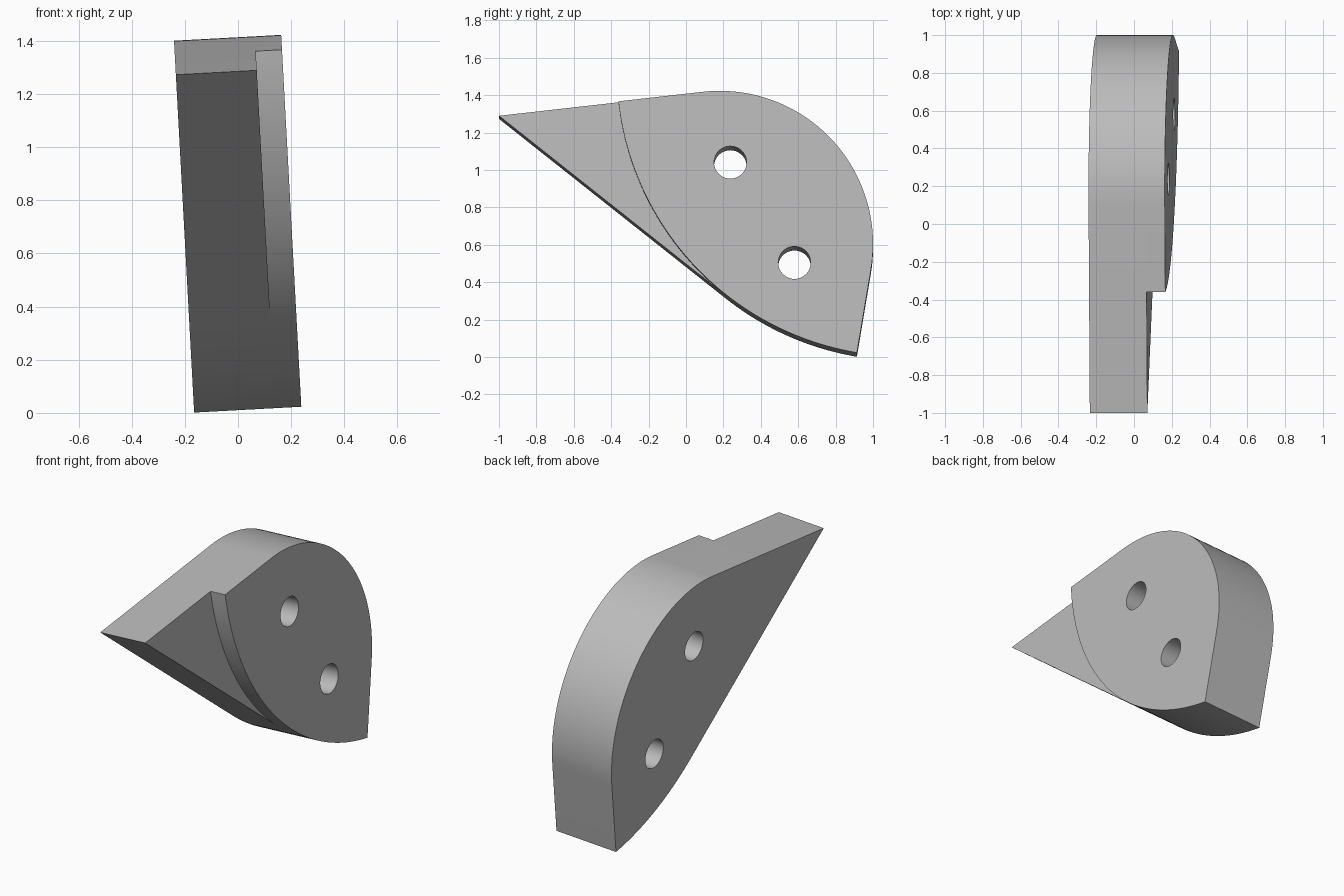
import bpy, bmesh
from math import sin, cos, acos, atan2, hypot, radians, pi
from mathutils import Matrix, Vector

cube = bpy.data.objects.get("Cube")
if cube:
    bpy.data.objects.remove(cube, do_unlink=True)

grey = bpy.data.materials.new("plain grey")
grey.use_nodes = True
grey.diffuse_color = (0.5, 0.5, 0.5, 1)
grey.node_tree.nodes["Principled BSDF"].inputs["Base Color"].default_value = (0.5, 0.5, 0.5, 1)

BASE, FULL = 0.305, 0.404          # thickness up to the step, and in total
TILT = radians(3.1)
HOLE_R = 0.087
HOLES = [(0.237, 1.02), (0.58, 0.483)]


def arc(c, r, a0, a1, n):
    return [(c[0] + r * cos(a0 + (a1 - a0) * i / n),
             c[1] + r * sin(a0 + (a1 - a0) * i / n)) for i in range(n + 1)]


def prism(name, outline, x0, x1):
    """Extrude a (y, z) outline along x, then lean it over."""
    bm = bmesh.new()
    face = bm.faces.new([bm.verts.new((x0, y, z)) for y, z in outline])
    ext = bmesh.ops.extrude_face_region(bm, geom=[face])["geom"]
    verts = [v for v in ext if isinstance(v, bmesh.types.BMVert)]
    bmesh.ops.translate(bm, vec=(x1 - x0, 0, 0), verts=verts)
    bmesh.ops.recalc_face_normals(bm, faces=bm.faces)
    bm.transform(Matrix.Translation((-0.165, 0, 0)) @ Matrix.Rotation(-TILT, 4, "Y"))
    mesh = bpy.data.meshes.new(name)
    bm.to_mesh(mesh)
    bm.free()
    mesh.materials.append(grey)
    obj = bpy.data.objects.new(name, mesh)
    bpy.context.collection.objects.link(obj)
    return obj


# Outline: a round nose, its two tangents, and a large arc about their crossing
nose, nose_r = (0.18, 0.583), 0.82
cross, big_r = (1.169, 1.52), 1.54
dy, dz = cross[0] - nose[0], cross[1] - nose[1]
spread = acos(nose_r / hypot(dy, dz))
upper, lower = atan2(dz, dy) + spread, atan2(dz, dy) - spread
nose_arc = arc(nose, nose_r, upper, lower, 48)

top_angle = upper + pi / 2         # big arc meets the top edge here
end_angle = lower + 3 * pi / 2     # and the right hand edge here
tip_dist = (cross[0] + 1) / -cos(top_angle)
tip = (-1, cross[1] + tip_dist * sin(top_angle))
touch = top_angle + acos(big_r / tip_dist)
bottom_arc = arc(cross, big_r, end_angle, touch, 20)
inner_arc = arc(cross, big_r, touch, top_angle, 28)

# Pointed base plate with the raised rounded plate on its right face
body = prism("pointed_plate", nose_arc + bottom_arc + [tip], 0, BASE)
raised = prism("raised_plate", nose_arc + bottom_arc + inner_arc[1:], BASE, FULL)
drills = [prism("hole_cutter", arc(c, HOLE_R, 0, 2 * pi, 40)[:-1], -0.2, FULL + 0.2)
          for c in HOLES]

# Join the plates and drill the two holes
bpy.context.view_layer.objects.active = body
for tool, mode in [(raised, "UNION")] + [(d, "DIFFERENCE") for d in drills]:
    mod = body.modifiers.new(mode.lower(), "BOOLEAN")
    mod.operation, mod.solver, mod.object = mode, "EXACT", tool
    bpy.ops.object.modifier_apply(modifier=mod.name)
    bpy.data.objects.remove(tool, do_unlink=True)

bpy.ops.object.select_all(action="DESELECT")
body.select_set(True)
bpy.ops.object.shade_smooth_by_angle(angle=radians(25))
